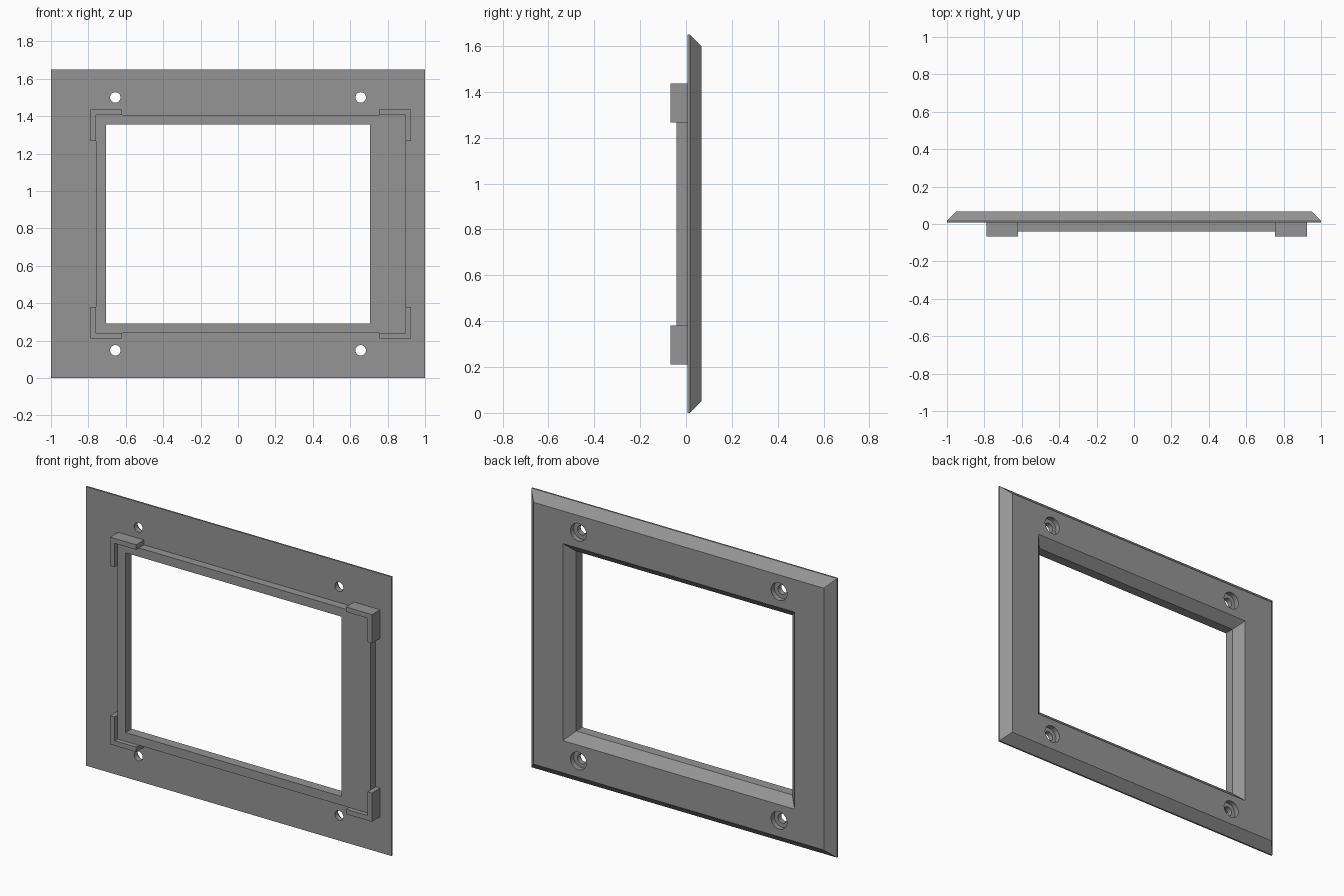
import bpy, bmesh, math
from mathutils import Matrix

if "Cube" in bpy.data.objects:
    bpy.data.objects.remove(bpy.data.objects["Cube"])

FRONT, LEDGE, BACK = 0.007, 0.017, 0.068      # depths of the plate
LIP, CLIP = -0.041, -0.068                    # depths of the lip and corner clips

grey = bpy.data.materials.new("mid_grey")
grey.diffuse_color = (0.3, 0.3, 0.3, 1)
grey.use_nodes = True
grey.node_tree.nodes["Principled BSDF"].inputs["Base Color"].default_value = grey.diffuse_color


def make(name, bm):
    bmesh.ops.recalc_face_normals(bm, faces=bm.faces)
    mesh = bpy.data.meshes.new(name)
    bm.to_mesh(mesh)
    bm.free()
    mesh.materials.append(grey)
    ob = bpy.data.objects.new(name, mesh)
    bpy.context.collection.objects.link(ob)
    return ob


# Bezel: rectangular loops (x0, x1, z0, z1, y) bridged into a closed ring
lip = (-0.76, 0.895, 0.24, 1.407)
hole = (-0.707, 0.707, 0.292, 1.355)
outer = (-1, 1, 0, 1.65)


def grow(r, d):
    return (r[0] - d, r[1] + d, r[2] - d, r[3] + d)


loops = [(outer, FRONT), (lip, FRONT), (lip, LIP), (hole, LIP), (hole, LEDGE),
         (grow(hole, 0.051), BACK), (grow(outer, -0.051), BACK), (outer, LEDGE)]
bm = bmesh.new()
rings = [[bm.verts.new(p) for p in ((x0, y, z0), (x1, y, z0), (x1, y, z1), (x0, y, z1))]
         for (x0, x1, z0, z1), y in loops]
for i, a in enumerate(rings):
    b = rings[(i + 1) % len(rings)]
    for j in range(4):
        k = (j + 1) % 4
        bm.faces.new((a[j], a[k], b[k], b[j]))
bezel = make("bezel", bm)

# Counterbored screw holes
for name, radius, y0, y1 in (("screw_hole_cutter", 0.028, -0.1, 0.1),
                             ("counterbore_cutter", 0.052, 0.038, 0.1)):
    bm = bmesh.new()
    for x in (-0.656, 0.656):
        for z in (0.148, 1.5):
            m = Matrix.Translation((x, (y0 + y1) / 2, z)) @ Matrix.Rotation(math.pi / 2, 4, 'X')
            bmesh.ops.create_cone(bm, cap_ends=True, segments=32, radius1=radius,
                                  radius2=radius, depth=y1 - y0, matrix=m)
    cutter = make(name, bm)
    cutter.hide_render = True
    mod = bezel.modifiers.new(name, 'BOOLEAN')
    mod.operation = 'DIFFERENCE'
    mod.solver = 'EXACT'
    mod.object = cutter
    bpy.context.view_layer.objects.active = bezel
    bpy.ops.object.modifier_apply(modifier=mod.name)
    bpy.data.objects.remove(cutter)

# L-shaped clips wrapping the four corners of the lip
for side, x, sx in (("left", lip[0], 1), ("right", lip[1], -1)):
    for level, z, sz in (("bottom", lip[2], 1), ("top", lip[3], -1)):
        t, arm = 0.029, 0.141
        pts = [(-t, -t), (arm, -t), (arm, 0), (0, 0), (0, arm), (-t, arm)]
        bm = bmesh.new()
        face = bm.faces.new([bm.verts.new((x + sx * u, CLIP, z + sz * v)) for u, v in pts])
        ext = bmesh.ops.extrude_face_region(bm, geom=[face])["geom"]
        bmesh.ops.translate(bm, vec=(0, FRONT - CLIP, 0),
                            verts=[v for v in ext if isinstance(v, bmesh.types.BMVert)])
        make(f"{level}_{side}_clip", bm)

# Smooth hole walls, sharp edges elsewhere
bpy.ops.object.select_all(action='DESELECT')
bezel.select_set(True)
bpy.context.view_layer.objects.active = bezel
bpy.ops.object.shade_smooth_by_angle(angle=math.radians(30))
